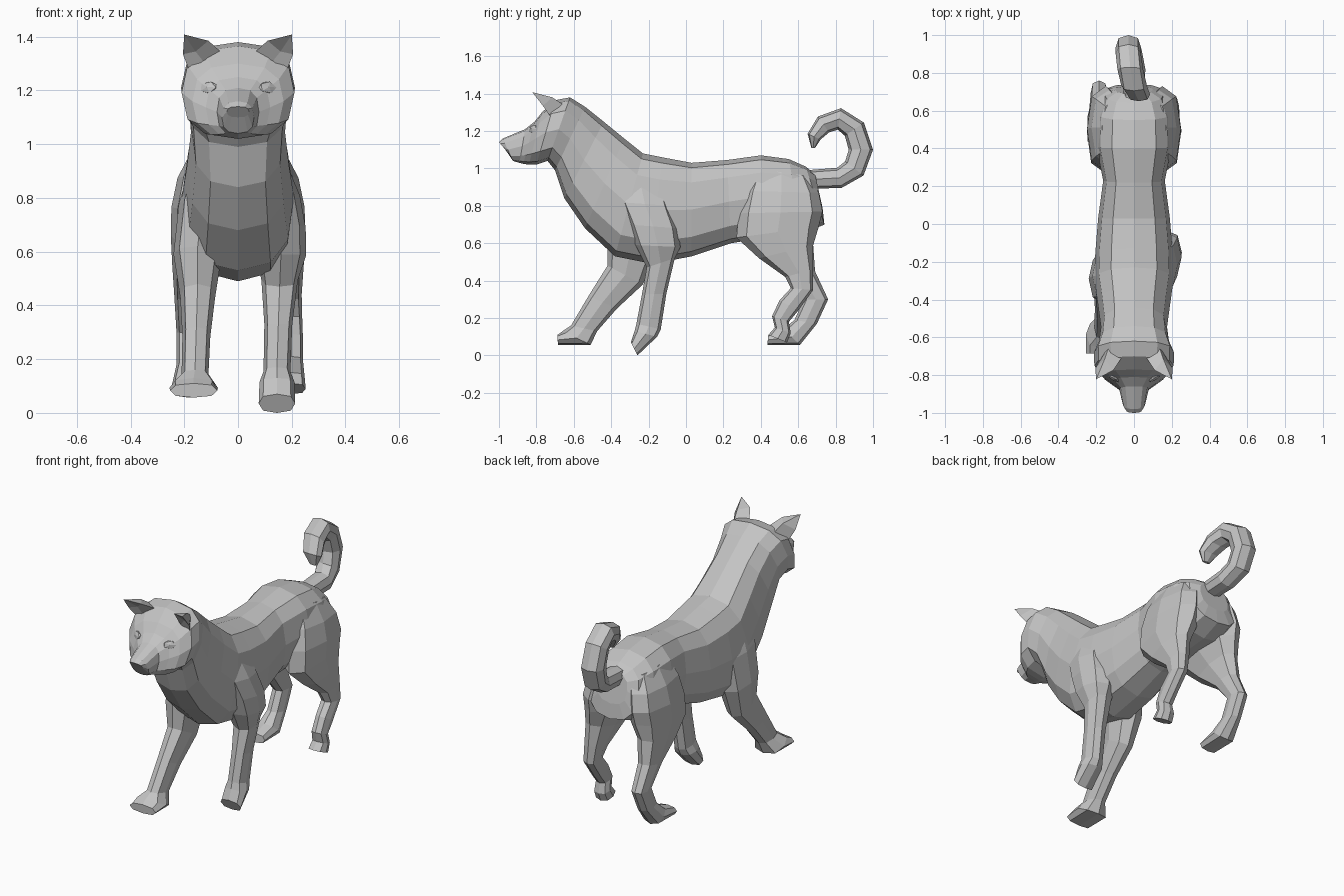
import bpy, bmesh, math
from mathutils import Vector, Matrix

fur = bpy.data.materials.new("plain grey")
fur.diffuse_color = (0.55, 0.55, 0.55, 1)


def finish(name, bm):
    bmesh.ops.recalc_face_normals(bm, faces=bm.faces[:])
    me = bpy.data.meshes.new(name)
    bm.to_mesh(me)
    bm.free()
    me.materials.append(fur)
    ob = bpy.data.objects.new(name, me)
    bpy.context.collection.objects.link(ob)
    return ob


def power(v, e):
    return math.copysign(abs(v) ** e, v)


def loft(name, sections, sides=8, e=0.8):
    """Skin rings; each is (y1, z1, y2, z2, centre x, half width) seen from the side."""
    bm = bmesh.new()
    rings = []
    for y1, z1, y2, z2, cx, hw in sections:
        a, b = Vector((cx, y1, z1)), Vector((cx, y2, z2))
        mid, half = (a + b) / 2, (a - b) / 2
        ring = []
        for i in range(sides):
            t = 2 * math.pi * i / sides
            p = mid + half * power(math.cos(t), e) + Vector((hw * power(math.sin(t), e), 0, 0))
            ring.append(bm.verts.new(p))
        rings.append(ring)
    for r, s in zip(rings, rings[1:]):
        for i in range(sides):
            j = (i + 1) % sides
            bm.faces.new((r[i], r[j], s[j], s[i]))
    bm.faces.new(rings[0])
    bm.faces.new(rings[-1])
    return finish(name, bm)


# Trunk, neck, head and muzzle: top point, bottom point, half width
trunk = [
    (.69, .97, .73, .79, .10), (.64, 1.01, .74, .70, .16), (.55, 1.05, .62, .65, .195),
    (.40, 1.07, .42, .63, .20), (.22, 1.045, .24, .60, .163), (.03, 1.03, .03, .53, .19),
    (-.13, 1.06, -.18, .49, .205), (-.23, 1.08, -.38, .53, .208), (-.33, 1.16, -.54, .68, .19),
    (-.44, 1.25, -.65, .84, .175), (-.54, 1.33, -.70, .99, .185), (-.62, 1.38, -.74, 1.04, .212),
    (-.70, 1.365, -.80, 1.02, .21), (-.77, 1.30, -.84, 1.02, .17), (-.81, 1.25, -.87, 1.025, .12),
    (-.86, 1.21, -.89, 1.03, .078), (-.98, 1.16, -.925, 1.04, .06), (-1.0, 1.14, -.965, 1.10, .042),
]
loft("body_and_head", [(a, b, c, d, 0, w) for a, b, c, d, w in trunk], 12, 0.78)

# Front legs, mid stride; the tops taper into the shoulders
loft("front_leg_right", [
    (-.38, .96, -.12, .95, .10, .07), (-.36, .82, -.08, .80, .135, .095), (-.31, .70, -.04, .68, .155, .097),
    (-.27, .59, -.03, .58, .16, .093),
    (-.21, .47, -.06, .52, .155, .068), (-.235, .33, -.105, .33, .15, .052),
    (-.265, .17, -.135, .14, .145, .05), (-.275, .13, -.155, .10, .145, .065),
    (-.295, .07, -.26, .0, .145, .068)])
loft("front_leg_left", [
    (-.42, .96, -.14, .92, -.10, .07), (-.42, .80, -.13, .76, -.13, .09), (-.42, .62, -.16, .56, -.15, .09),
    (-.42, .48, -.23, .38, -.15, .065),
    (-.52, .32, -.37, .25, -.155, .052), (-.615, .16, -.475, .13, -.16, .05),
    (-.66, .13, -.51, .057, -.165, .09), (-.687, .11, -.685, .057, -.165, .088)])

# Hind legs: shared thigh, different lower legs
def hind_leg(name, side, lower):
    thigh = [(.36, 1.0, .66, .96, .09, .08), (.31, .88, .71, .87, .13, .095), (.28, .76, .73, .77, .15, .098),
             (.27, .63, .71, .69, .155, .095), (.39, .52, .68, .59, .175, .07)]
    loft(name, [(a, b, c, d, side * x, w) for a, b, c, d, x, w in thigh + lower])

hind_leg("hind_leg_right", 1, [
    (.53, .42, .68, .46, .185, .052), (.56, .36, .68, .35, .195, .044), (.50, .295, .60, .24, .2, .042),
    (.46, .21, .55, .18, .2, .042), (.475, .15, .56, .12, .2, .048), (.44, .11, .54, .07, .2, .052)])
hind_leg("hind_leg_left", -1, [
    (.53, .42, .69, .45, .185, .052), (.63, .30, .76, .30, .185, .044), (.58, .19, .70, .17, .185, .044),
    (.52, .14, .61, .057, .185, .062), (.44, .11, .435, .057, .185, .06)])

# Curled tail: centre line points, radius and half width, rings set across the path
path = [(0, .64, .94, .05, .055), (0, .82, .95, .055, .06), (-.02, .90, 1.0, .062, .065),
        (-.03, .935, 1.10, .065, .067), (-.03, .90, 1.21, .062, .067), (-.02, .82, 1.265, .058, .068),
        (0, .735, 1.235, .052, .068), (.025, .685, 1.17, .038, .06), (.035, .68, 1.11, .01, .025)]
tail = []
for i, (x, y, z, r, w) in enumerate(path):
    p, q = path[max(i - 1, 0)], path[min(i + 1, len(path) - 1)]
    d = Vector((q[1] - p[1], q[2] - p[2])).normalized() * r
    tail.append((y - d.y, z + d.x, y + d.y, z - d.x, x, w))
loft("tail", tail)

# Cupped ears and shallow eyes on both sides
ear_base = [(.06, -.70, 1.34), (.13, -.64, 1.33), (.18, -.72, 1.27), (.13, -.74, 1.31)]
ear_mid = [(.11, -.775, 1.385), (.155, -.715, 1.38), (.205, -.765, 1.335), (.158, -.745, 1.345)]
for side, word in ((1, "right"), (-1, "left")):
    bm = bmesh.new()
    lo, hi = ([bm.verts.new((side * x, y, z)) for x, y, z in pts] for pts in (ear_base, ear_mid))
    tip = bm.verts.new((side * .2, -.822, 1.408))
    for i in range(4):
        j = (i + 1) % 4
        bm.faces.new((lo[i], lo[j], hi[j], hi[i]))
        bm.faces.new((hi[i], hi[j], tip))
    bm.faces.new(lo)
    finish("ear_" + word, bm)

    bm = bmesh.new()
    turn = Vector((side * .5, -.8, .25)).to_track_quat('Z', 'Y').to_matrix().to_4x4()
    place = Matrix.Translation((side * .11, -.815, 1.21)) @ turn @ Matrix.Diagonal((.04, .026, .012, 1))
    bmesh.ops.create_icosphere(bm, subdivisions=1, radius=1, matrix=place)
    finish("eye_" + word, bm)
